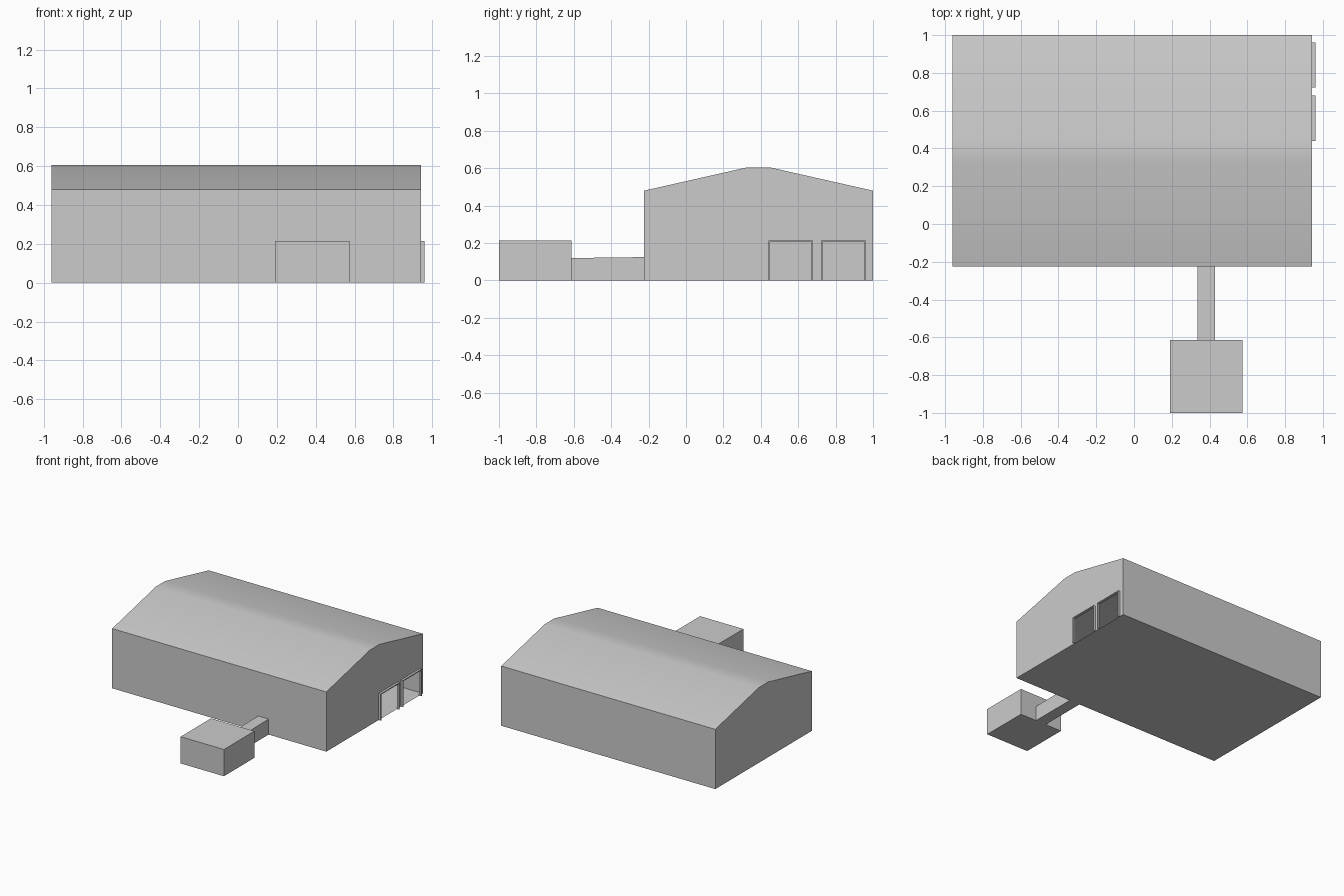
import bpy, bmesh

if "Cube" in bpy.data.objects:
    bpy.data.objects.remove(bpy.data.objects["Cube"])

X0, X1, X2 = -0.961, 0.943, 0.961      # hall left, hall right, door frame front
Y0, Y1 = -0.225, 1.0                   # hall front and back
DOORS = [(0.44, 0.68), (0.722, 0.962)]
DOOR_H, T = 0.215, 0.008               # door frame height and bar thickness


def mesh_object(name, faces):
    bm = bmesh.new()
    for pts in faces:
        bm.faces.new([bm.verts.new(p) for p in pts])
    bmesh.ops.remove_doubles(bm, verts=bm.verts, dist=1e-5)
    me = bpy.data.meshes.new(name)
    bm.to_mesh(me)
    bm.free()
    ob = bpy.data.objects.new(name, me)
    bpy.context.collection.objects.link(ob)
    return ob


def prism(name, outline, x0, x1):
    """Extrude a counter-clockwise (y, z) outline along x."""
    n = len(outline)
    faces = [[(x1, y, z) for y, z in outline],
             [(x0, y, z) for y, z in reversed(outline)]]
    for i in range(n):
        (ya, za), (yb, zb) = outline[i], outline[(i + 1) % n]
        faces.append([(x0, ya, za), (x0, yb, zb), (x1, yb, zb), (x1, ya, za)])
    return mesh_object(name, faces)


# Hall: hollow shell with a flattened ridge and two open doorways in the right gable
roof = [(Y1, 0.48), (0.447, 0.605), (0.328, 0.605), (Y0, 0.48)]
gable = [(Y0, 0), (Y1, 0)] + roof
sill = [(Y0, 0)]
for a, b in DOORS:
    a, b, h = a + T, b - T, DOOR_H - T
    sill += [(a, 0), (a, h), (b, h), (b, 0)]
door_gable = sill + [(Y1, 0)] + roof

shell = [[(X0, y, z) for y, z in reversed(gable)],
         [(X1, y, z) for y, z in door_gable]]
for i in range(len(gable)):
    (ya, za), (yb, zb) = gable[i], gable[(i + 1) % len(gable)]
    shell.append([(X0, ya, za), (X0, yb, zb), (X1, yb, zb), (X1, ya, za)])
hall = mesh_object("hall", shell)
bpy.context.view_layer.objects.active = hall
hall.select_set(True)
bpy.ops.object.shade_smooth_by_angle()
hall.select_set(False)

# Door frames standing proud of the gable
for i, (a, b) in enumerate(DOORS):
    h = DOOR_H
    prism(f"door_frame_{i + 1}",
          [(a, 0), (a + T, 0), (a + T, h - T), (b - T, h - T),
           (b - T, 0), (b, 0), (b, h), (a, h)], X1, X2)

# Small outbuilding and the low passage linking it to the hall
prism("outbuilding", [(-1, 0), (-0.613, 0), (-0.613, 0.215), (-1, 0.215)], 0.19, 0.575)
prism("passage", [(-0.613, 0), (Y0, 0), (Y0, 0.125), (-0.613, 0.12)], 0.337, 0.43)
